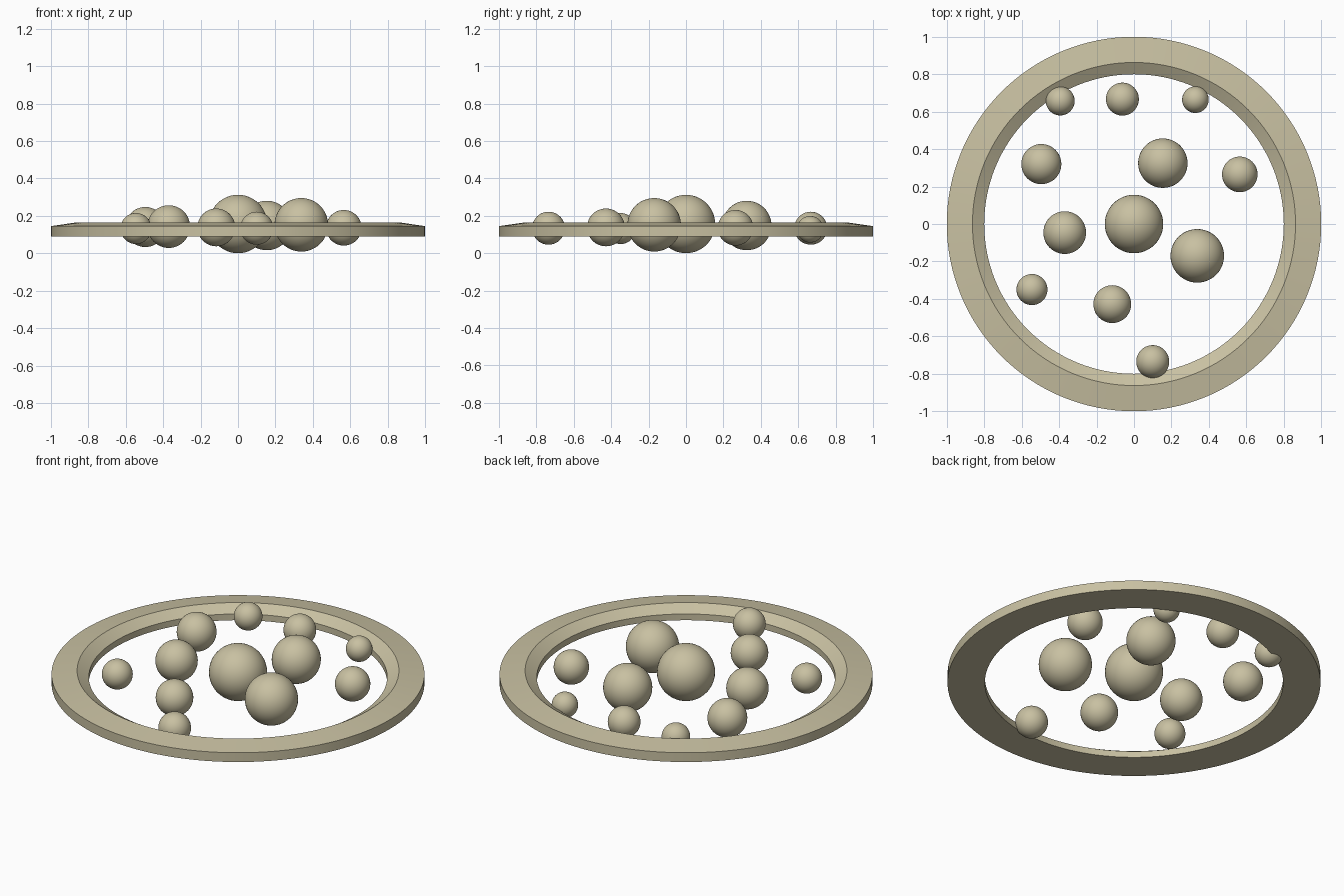
import bpy
import bmesh
import math
from mathutils import Vector

if "Cube" in bpy.data.objects:
    bpy.data.objects.remove(bpy.data.objects["Cube"], do_unlink=True)

# Single khaki colour
khaki = bpy.data.materials.new("khaki")
khaki.use_nodes = True
COLOUR = (0.58, 0.53, 0.36, 1)
khaki.diffuse_color = COLOUR
khaki.node_tree.nodes["Principled BSDF"].inputs["Base Color"].default_value = COLOUR


def finish(bm, name, location=(0, 0, 0)):
    """Turn a bmesh into a smooth-shaded object with sharp creases."""
    bmesh.ops.recalc_face_normals(bm, faces=bm.faces)
    mesh = bpy.data.meshes.new(name)
    bm.to_mesh(mesh)
    bm.free()
    mesh.materials.append(khaki)
    obj = bpy.data.objects.new(name, mesh)
    obj.location = location
    bpy.context.collection.objects.link(obj)
    bpy.ops.object.select_all(action="DESELECT")
    obj.select_set(True)
    bpy.context.view_layer.objects.active = obj
    bpy.ops.object.shade_smooth_by_angle(angle=math.radians(8 if name == "ring" else 30))
    return obj


# Outer ring: a low ridged section spun around z
section = [(0.8, 0.09), (0.8, 0.127), (0.863, 0.165), (1, 0.145), (1, 0.09)]
bm = bmesh.new()
verts = [bm.verts.new((r, 0, z)) for r, z in section]
edges = [bm.edges.new((v, verts[i - 1])) for i, v in enumerate(verts)]
bmesh.ops.spin(bm, geom=verts + edges, cent=Vector(), axis=(0, 0, 1),
               angle=math.tau, steps=128, use_merge=True)
bmesh.ops.remove_doubles(bm, verts=bm.verts, dist=0.0005)
finish(bm, "ring")

# Balls inside the ring: x, y, radius; larger ones sit slightly higher
balls = [
    (0, 0, 0.156),
    (0.338, -0.17, 0.143),
    (0.154, 0.325, 0.132),
    (-0.37, -0.046, 0.114),
    (-0.495, 0.32, 0.107),
    (-0.116, -0.428, 0.101),
    (0.565, 0.265, 0.095),
    (-0.062, 0.667, 0.088),
    (0.1, -0.735, 0.088),
    (-0.545, -0.35, 0.083),
    (-0.394, 0.657, 0.077),
    (0.328, 0.664, 0.071),
]
for i, (x, y, radius) in enumerate(balls, 1):
    bm = bmesh.new()
    bmesh.ops.create_uvsphere(bm, u_segments=48, v_segments=24, radius=radius)
    finish(bm, f"ball_{i}", (x, y, 0.105 + 0.33 * radius))
